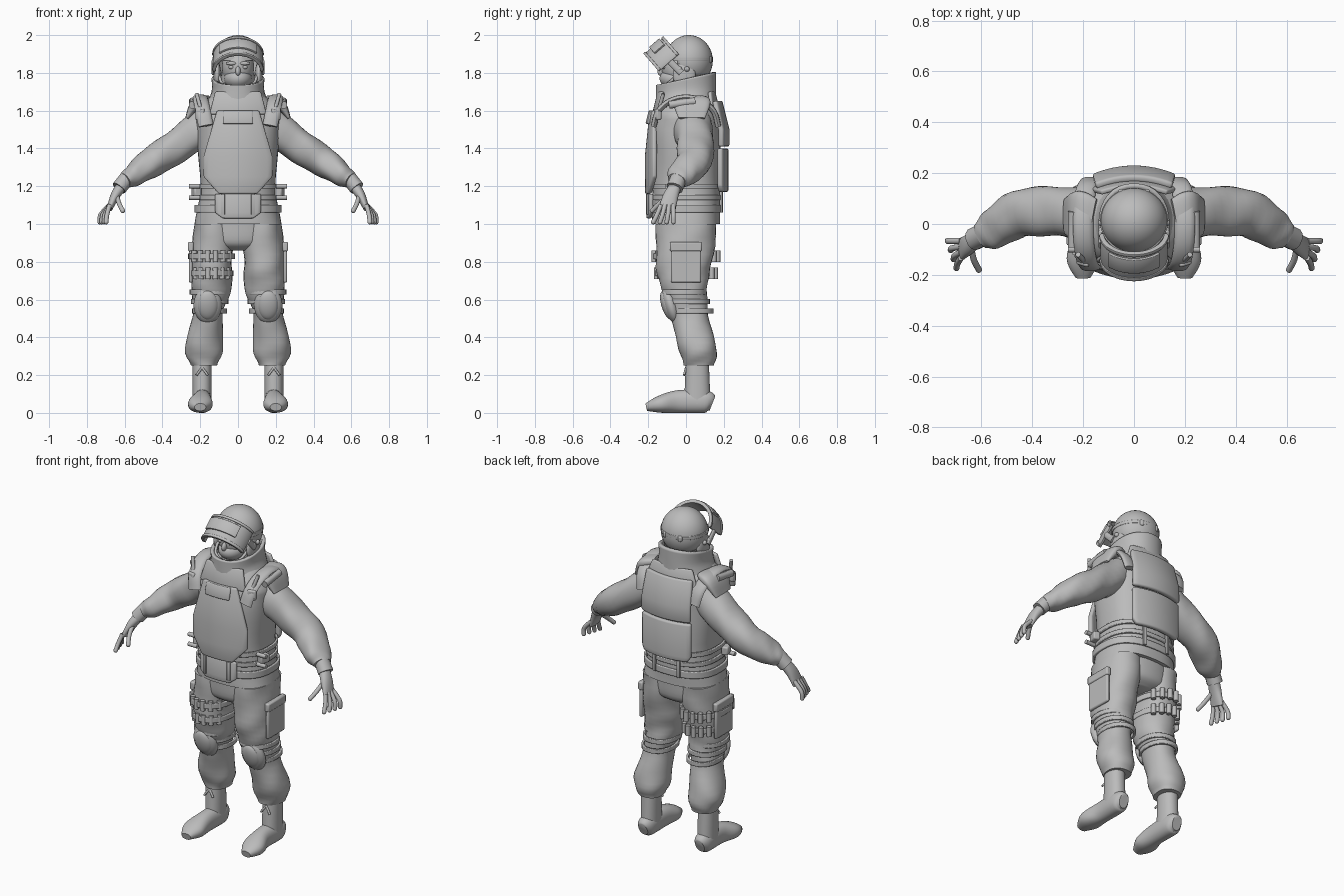
import bpy, bmesh, math
from mathutils import Vector, Matrix, Euler

if "Cube" in bpy.data.objects:
    bpy.data.objects.remove(bpy.data.objects["Cube"], do_unlink=True)

SIDE, DEPTH, UP = Matrix.Identity(3)
FRONT, BACK = -1, 1
made = []

grey = bpy.data.materials.new("plain grey")
grey.use_nodes = True
colour = (.5, .5, .5, 1)
grey.diffuse_color = colour
grey.node_tree.nodes["Principled BSDF"].inputs["Base Color"].default_value = colour


def finish(name, bm, mirror=False, thick=0, bevel=0):
    """Turn a bmesh into an object with its modifiers."""
    bmesh.ops.recalc_face_normals(bm, faces=bm.faces[:])
    mesh = bpy.data.meshes.new(name)
    bm.to_mesh(mesh)
    bm.free()
    mesh.materials.append(grey)
    ob = bpy.data.objects.new(name, mesh)
    bpy.context.collection.objects.link(ob)
    if thick:
        solid = ob.modifiers.new("thickness", 'SOLIDIFY')
        solid.thickness, solid.offset = thick, 0
    if bevel:
        soft = ob.modifiers.new("soft edges", 'BEVEL')
        soft.width, soft.segments = bevel, 2
    if mirror:
        ob.modifiers.new("other side", 'MIRROR')
    made.append(ob)


def skin(bm, rows, closed):
    """Join rows of points with quads."""
    verts = [[bm.verts.new(point) for point in row] for row in rows]
    count = len(verts[0])
    for low, high in zip(verts, verts[1:]):
        for i in range(count if closed else count - 1):
            j = (i + 1) % count
            bm.faces.new((low[i], low[j], high[j], high[i]))
    return verts


def spline(rings, steps=5):
    """Smooth curve through all the ring values at once."""
    pts = [Vector(ring) for ring in rings]
    last = len(pts) - 1
    slopes = [(pts[min(i + 1, last)] - pts[max(i - 1, 0)]) / 2 for i in range(len(pts))]
    out = []
    for i in range(last):
        for k in range(steps):
            t = k / steps
            ease = t * t * (3 - 2 * t)
            out.append(pts[i].lerp(pts[i + 1], ease) + slopes[i] * t * (1 - t) ** 2
                       - slopes[i + 1] * t * t * (1 - t))
    return out + [pts[-1]]


def loft(name, rings, across=None, power=2.2, cap=True, folds=0, tilt=0, sides=32, **options):
    """Rings are x, y, z and two radii; they stay level unless an across axis is given."""
    bm = bmesh.new()
    pts = spline(rings)
    rows = []
    for i, point in enumerate(pts):
        a, b = SIDE, DEPTH
        if across:
            along = pts[min(i + 1, len(pts) - 1)].xyz - pts[max(i - 1, 0)].xyz
            along.normalize()
            a = (across - along * across.dot(along)).normalized()
            b = along.cross(a)
        row = []
        for k in range(sides):
            turn = math.tau * k / sides
            co, si = math.cos(turn), math.sin(turn)
            crease = 1 + folds * math.sin(i + 2 * si) * math.sin(2 * turn + i / 3)
            u = math.copysign(abs(co) ** (2 / power), co) * point[3] * crease
            v = math.copysign(abs(si) ** (2 / power), si) * point[4] * crease
            place = point.xyz + a * u + b * v
            place.z += tilt * place.y * i / len(pts)
            row.append(place)
        rows.append(row)
    verts = skin(bm, rows, True)
    if cap:
        bm.faces.new(verts[0])
        bm.faces.new(verts[-1])
    finish(name, bm, **options)


def band(name, x, y, z, wide, deep, height, thick=.012, **options):
    """Level strap round a limb or the body."""
    loft(name, [(x, y, z + end * height / 2, wide, deep) for end in (-1, 1)],
         cap=False, thick=thick, **options)


def tube(name, path, radius, flat=1, across=DEPTH, **options):
    loft(name, [(*point, radius, radius * flat) for point in path], across, sides=12, **options)


def ball(name, place, size, lean=0, keep=None, **options):
    bm = bmesh.new()
    bmesh.ops.create_uvsphere(bm, u_segments=36, v_segments=24, radius=1)
    bm.transform(Matrix.LocRotScale(Vector(place), Euler((lean, 0, 0)), Vector(size)))
    if keep:
        drop = [face for face in bm.faces if not keep(face.calc_center_median())]
        bmesh.ops.delete(bm, geom=drop, context='FACES')
    finish(name, bm, **options)


def box(name, place, size, turn=0, **options):
    bm = bmesh.new()
    bmesh.ops.create_cube(bm, size=1)
    bm.transform(Matrix.LocRotScale(Vector(place), Euler((0, 0, turn)), Vector(size)))
    finish(name, bm, bevel=.008, **options)


def panel(name, facing, depth, thick, outline, x=0, **options):
    """Armour sheet bowed round the trunk, leaning in at the shoulders; outline is height and half width."""
    bm = bmesh.new()
    rows = []
    for z, half in outline:
        lean = max(0, z - 1.5) / 4
        across = [x + half * k / 6 for k in range(-6, 7)]
        rows.append([(u, facing * (depth - lean - 1.3 * u * u), z) for u in across])
    skin(bm, rows, False)
    finish(name, bm, thick=thick, bevel=thick / 3, **options)


# Jacket, belt and collar
loft("jacket", [(0, 0, 1, .23, .18), (0, 0, 1.2, .2, .18), (0, 0, 1.5, .22, .18),
                (0, 0, 1.6, .21, .16), (0, 0, 1.7, .12, .12)], power=2.5, folds=.015, sides=48)
band("belt", 0, 0, 1.08, .225, .185, .04, power=2.5, sides=48)
loft("collar", [(0, 0, 1.63, .16, .15), (0, 0, 1.7, .13, .15), (0, 0, 1.77, .13, .15)],
     cap=False, tilt=.25, thick=.02)

# Chest and back armour
panel("chest_plate", FRONT, .205, .025, [(1.16, .1), (1.25, .18), (1.36, .18), (1.6, .11)])
panel("chest_label", FRONT, .215, .015, [(1.53, .08), (1.6, .08)])
panel("upper_chest_flap", FRONT, .19, .02, [(1.58, .15), (1.7, .12)])
panel("lower_flap", FRONT, .2, .02, [(1.03, .08), (1.06, .12), (1.16, .12)])
panel("flap_strap", FRONT, .21, .015, [(1.05, .01), (1.16, .01)], x=.08, mirror=True)
panel("upper_back_plate", BACK, .215, .03, [(1.41, .16), (1.5, .16), (1.65, .15)])
panel("lower_back_plate", BACK, .21, .03, [(1.17, .14), (1.2, .16), (1.4, .16)])
panel("back_yoke", BACK, .195, .02, [(1.6, .17), (1.7, .13)])
panel("back_strap", BACK, .195, .015, [(1.06, .01), (1.2, .01)], x=.08, mirror=True)

# Shoulder straps, pads and buckles
arch = [math.pi * k / 6 for k in range(7)]
tube("shoulder_strap", [(.17 + .03 * math.sin(a), -.17 * math.cos(a), 1.52 + .15 * math.sin(a)) for a in arch],
     .04, flat=.4, across=SIDE, mirror=True)
loft("shoulder_pad", [(.16, .02, 1.66, .08, .02), (.22, .03, 1.64, .1, .03), (.27, .03, 1.56, .07, .01)],
     DEPTH, power=3, mirror=True)
tube("shoulder_roll", [(.24, -.09, 1.63), (.24, .05, 1.65)], .02, across=UP, mirror=True)
box("shoulder_buckle", (.2, -.15, 1.58), (.05, .03, .06), turn=.3, mirror=True)
tube("shoulder_clip", [(.2, -.14, 1.62), (.22, -.12, 1.69)], .01, mirror=True)

# Side fastenings
for z in (1.14, 1.2):
    band("side_strap", 0, 0, z, .21, .185, .025, power=2.5, sides=48)
    tube("side_toggle", [(.2, -.1, z), (.26, -.1, z)], .012, mirror=True)
box("side_buckle", (.22, -.07, 1.17), (.04, .06, .05), turn=-.3, mirror=True)

# Sleeves, cuffs and hands
loft("sleeve", [(.15, .03, 1.53, .1, .1), (.3, .05, 1.43, .1, .09), (.45, .04, 1.33, .09, .08),
                (.55, -.02, 1.26, .08, .06), (.6, -.05, 1.23, .05, .04)], DEPTH, folds=.06, mirror=True)
tube("wrist_cuff", [(.59, -.04, 1.24), (.63, -.06, 1.19)], .045, flat=.9, mirror=True)
loft("palm", [(.61, -.05, 1.21, .03, .03), (.65, -.08, 1.15, .04, .025), (.68, -.1, 1.08, .045, .015)],
     DEPTH, mirror=True)
digits = {"thumb": ((.64, -.09, 1.15), (.63, -.14, 1.11), (.61, -.18, 1.07))}
for i, name in enumerate(("index_finger", "middle_finger", "ring_finger", "little_finger")):
    fan = (i - 1.5) / 45
    digits[name] = ((.68, fan - .1, 1.1), (.71 + fan / 2, fan * 1.3 - .11, 1.05),
                    (.715 + fan / 2, fan * 1.6 - .12, 1.01))
for name, path in digits.items():
    tube(name, path, .012, mirror=True)
    ball(name + "_tip", path[-1], [.012] * 3, mirror=True)

# Trousers with thigh pockets
loft("trouser_seat", [(0, 0, 1, .21, .16), (0, 0, .9, .2, .15), (0, 0, .86, .1, .1)])
loft("trouser_leg", [(.12, 0, 1, .11, .16), (.14, -.01, .8, .11, .15), (.14, -.01, .66, .105, .12),
                     (.16, .02, .52, .08, .1), (.18, .06, .34, .1, .1), (.18, .07, .25, .07, .08)],
     folds=.05, mirror=True)
box("thigh_pocket", (.25, 0, .79), (.02, .16, .2), mirror=True)
box("pocket_flap", (.25, 0, .88), (.03, .17, .05), mirror=True)

# Knee pads and straps
ball("knee_pad", (.16, -.08, .57), (.075, .04, .1), lean=.3, mirror=True)
ball("knee_cap", (.16, -.1, .57), (.055, .03, .08), lean=.3, mirror=True)
for drop in range(3):
    band("knee_strap", .15, .02 * drop - .01, .64 - .05 * drop, .1 - drop / 150, .11, .025, mirror=True)

# Cartridge bands round one thigh
for z, grow in ((.74, 1), (.83, 1.08)):
    wide, deep = .11 * grow, .15 * grow
    band("cartridge_band", -.14, -.01, z, wide, deep, .03)
    for k in range(18):
        turn = math.tau * k / 18
        if abs(math.cos(turn)) < .8:
            x, y = wide * math.cos(turn) - .14, deep * 1.05 * math.sin(turn)
            tube("cartridge", [(x, y, z - .03), (x, y, z + .03)], .014)

# Boots
loft("boot_shaft", [(.19, .06, .29, .05, .06), (.19, .06, .05, .05, .07)], mirror=True)
loft("boot_foot", [(.19, .14, .05, .03, .04), (.19, .1, .06, .05, .06), (.19, -.04, .06, .05, .06),
                   (.2, -.14, .045, .065, .045), (.2, -.21, .03, .03, .02)], SIDE, mirror=True)
for swing in (-.03, .03):
    tube("boot_lace", [(.19, 0, .24), (.19 + swing, -.01, .2)], .006, mirror=True)

# Masked head
loft("neck", [(0, .01, 1.6, .09, .1), (0, .01, 1.8, .09, .1)])
ball("head", (0, -.03, 1.83), (.085, .1, .11))
ball("face_mask", (0, -.05, 1.77), (.075, .09, .06))
ball("nose", (0, -.13, 1.81), (.014, .02, .026), lean=-.3)
ball("brow", (.035, -.12, 1.85), (.03, .012, .01), mirror=True)
ball("eye", (.035, -.117, 1.83), (.016, .01, .01), mirror=True)

# Helmet shell, ear guards and fittings
ball("helmet", (0, .015, 1.865), (.124, .12, .128), thick=.014,
     keep=lambda c: c.z > 1.86 or (c.y > -.04 and c.z > 1.79))
band("helmet_rim", 0, .012, 1.875, .128, .124, .02, power=2)
ball("ear_guard", (.11, -.01, 1.79), (.02, .06, .07), mirror=True)
tube("chin_strap", [(.1, -.04, 1.79), (.08, -.1, 1.74), (0, -.14, 1.72)], .008, across=UP, mirror=True)
for y in (-.035, .005):
    ball("helmet_bolt", (.127, y, 1.82), [.014] * 3, mirror=True)
ball("crown_bolt", (0, .01, 1.99), (.012, .02, .01))
box("rear_clip", (.05, .125, 1.87), (.025, .025, .035), turn=-.4, mirror=True)

# Raised visor, curved round its own tilted axis
tip = Matrix.Rotation(-math.radians(49), 3, 'X')
for name, grow, spread, low, high in (("visor", 0, 90, -.07, .07), ("visor_window", .01, 46, -.025, .045),
                                      ("visor_lower_rim", .005, 88, -.07, -.055),
                                      ("visor_upper_rim", .005, 88, .055, .07)):
    bm = bmesh.new()
    bows = [math.radians(spread) * k / 12 for k in range(-12, 13)]
    skin(bm, [[Vector((0, -.09, 1.853)) + tip @ Vector(((.125 + grow) * math.sin(a), -(.115 + grow) * math.cos(a), z))
               for a in bows] for z in (low, high)], False)
    finish(name, bm, thick=.014, bevel=.002)
tube("visor_arm", [(.13, -.085, 1.86), (.13, -.025, 1.8)], .01, flat=1.8, across=SIDE, mirror=True)

# Smooth shading with crisp edges
bpy.ops.object.select_all(action='DESELECT')
for ob in made:
    ob.select_set(True)
bpy.context.view_layer.objects.active = made[0]
bpy.ops.object.shade_smooth_by_angle(angle=math.radians(40))
